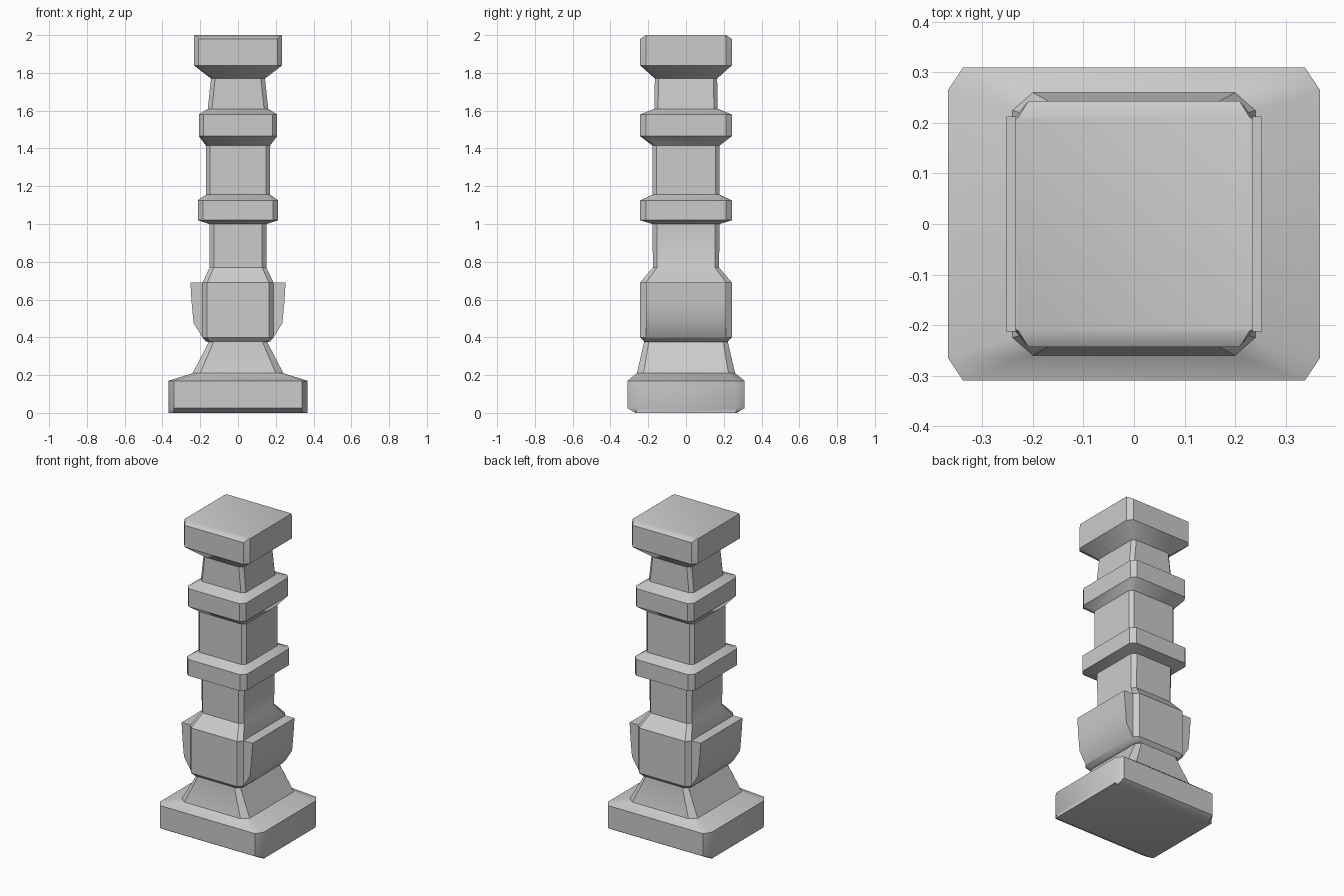
import bpy, bmesh, math

if "Cube" in bpy.data.objects:
    bpy.data.objects.remove(bpy.data.objects["Cube"])


def finish(name, bm):
    bmesh.ops.recalc_face_normals(bm, faces=bm.faces)
    me = bpy.data.meshes.new(name)
    bm.to_mesh(me)
    bm.free()
    ob = bpy.data.objects.new(name, me)
    bpy.context.collection.objects.link(ob)
    bpy.ops.object.select_all(action='DESELECT')
    ob.select_set(True)
    bpy.context.view_layer.objects.active = ob
    bpy.ops.object.shade_smooth_by_angle(angle=math.radians(35))
    return ob


def loft(name, sections):
    """Stack chamfered rectangles: z, half x, half y, chamfer x, chamfer y."""
    bm = bmesh.new()
    rings = []
    for z, hx, hy, cx, cy in sections:
        quarter = [(hx, hy - cy), (hx - cx, hy)]
        pts = quarter + [(-x, y) for x, y in reversed(quarter)]
        pts += [(-x, -y) for x, y in pts]
        rings.append([bm.verts.new((x, y, z)) for x, y in pts])
    for a, b in zip(rings, rings[1:]):
        for i in range(8):
            j = (i + 1) % 8
            bm.faces.new((a[i], a[j], b[j], b[i]))
    bm.faces.new(rings[0])
    bm.faces.new(rings[-1])
    return finish(name, bm)


def panel(name, side):
    """Side bracket: x-z profile extruded along y."""
    prof = [(.13, .69), (.252, .69), (.246, .59), (.235, .475), (.188, .40), (.13, .40)]
    bm = bmesh.new()
    a, b = ([bm.verts.new((side * x, y, z)) for x, z in prof] for y in (-.213, .213))
    bm.faces.new(a)
    bm.faces.new(b)
    for i in range(len(prof)):
        j = (i + 1) % len(prof)
        bm.faces.new((a[i], a[j], b[j], b[i]))
    return finish(name, bm)


# Post from plinth to capital
loft("pillar", [
    (0.00, .368, .268, .025, .005),
    (0.025, .368, .31, .03, .045),
    (0.17, .368, .31, .03, .045),    # plinth
    (0.21, .24, .26, .04, .035),
    (0.375, .155, .222, .025, .025), # flared foot
    (0.378, .17, .222, .02, .025),
    (0.40, .188, .243, .025, .03),
    (0.69, .188, .243, .025, .03),   # lower block
    (0.77, .15, .175, .022, .022),
    (1.00, .152, .178, .025, .025),
    (1.02, .213, .243, .028, .03),
    (1.125, .213, .243, .028, .03),  # lower ring
    (1.155, .17, .178, .022, .022),
    (1.415, .17, .178, .022, .022),
    (1.465, .207, .243, .025, .03),
    (1.58, .207, .243, .025, .03),   # upper ring
    (1.61, .16, .168, .022, .02),
    (1.77, .143, .165, .022, .02),
    (1.84, .234, .243, .025, .03),
    (1.98, .234, .243, .025, .03),   # capital
    (2.00, .234, .212, .006, .004),
])

# Brackets on the two sides
panel("right_bracket", 1)
panel("left_bracket", -1)
